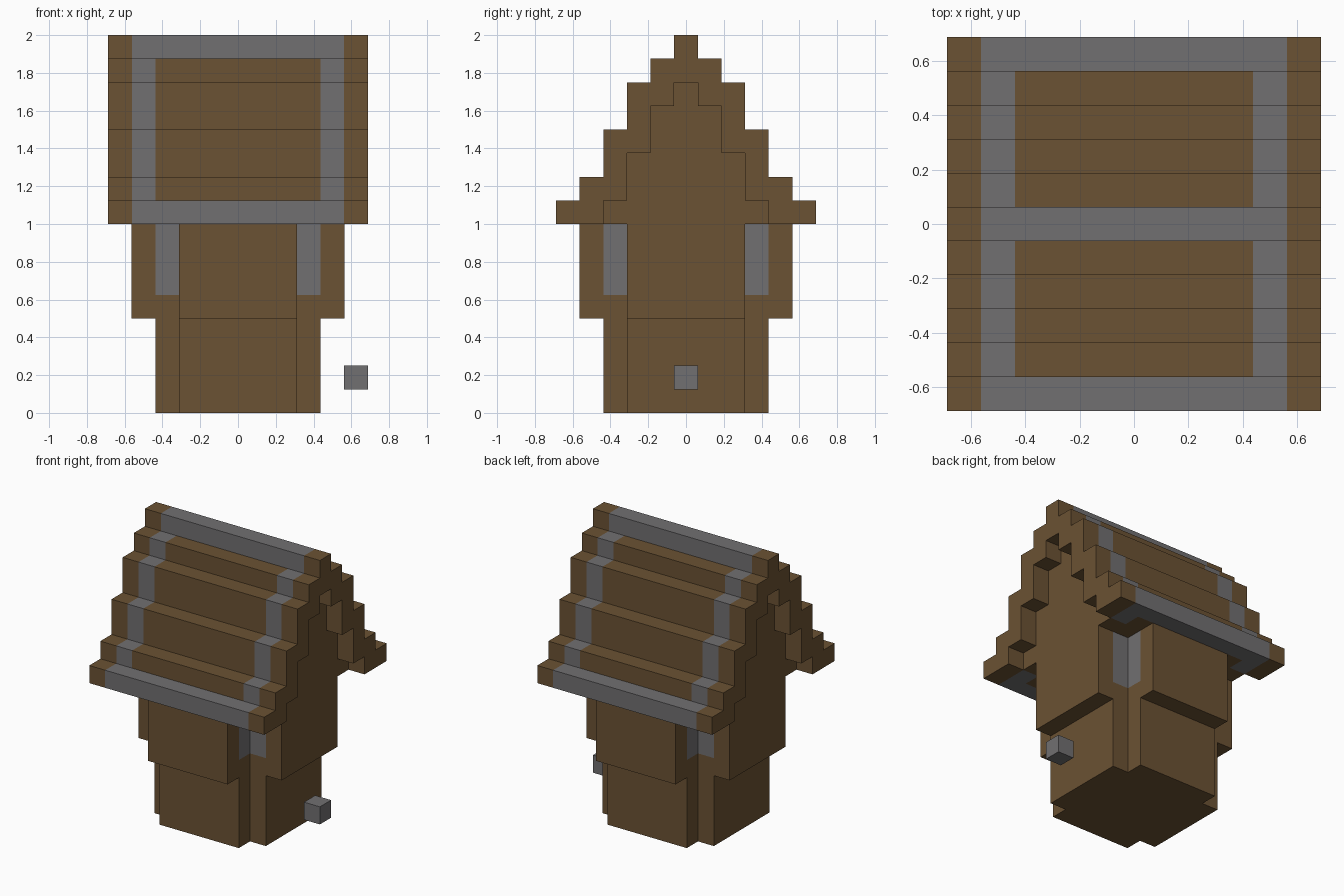
import bpy, bmesh, math
from mathutils import Matrix, Vector

U = 0.125  # one block
if "Cube" in bpy.data.objects:
    bpy.data.objects.remove(bpy.data.objects["Cube"])


def material(name, rgb):
    m = bpy.data.materials.new(name)
    m.use_nodes = True
    m.diffuse_color = (*rgb, 1)
    m.node_tree.nodes["Principled BSDF"].inputs["Base Color"].default_value = (*rgb, 1)
    return m


MATS = [material("brown_wood", (0.147, 0.084, 0.033)),
        material("grey_stone", (0.165, 0.16, 0.166))]
BROWN, GREY = 0, 1


def box(bm, lo, hi):
    lo, hi = Vector(lo), Vector(hi)
    size = hi - lo
    bmesh.ops.create_cube(bm, size=1, matrix=Matrix.Translation((lo + hi) / 2) @ Matrix.Diagonal((*size, 1)))


def cut(bm, axis, values):
    """Split every face at the given positions along an axis."""
    normal = Vector([float(i == axis) for i in range(3)])
    for v in values:
        bmesh.ops.bisect_plane(bm, geom=bm.verts[:] + bm.edges[:] + bm.faces[:],
                               plane_co=normal * v, plane_no=normal)


def extrude_profile(bm, points, half):
    """Sweep a (y, z) outline along x from -half to half."""
    face = bm.faces.new([bm.verts.new((-half, y, z)) for y, z in points])
    new = bmesh.ops.extrude_face_region(bm, geom=[face], use_keep_orig=True)["geom"]
    bmesh.ops.translate(bm, vec=(2 * half, 0, 0), verts=[g for g in new if isinstance(g, bmesh.types.BMVert)])
    bmesh.ops.recalc_face_normals(bm, faces=bm.faces[:])


def finish(bm, name, turn=0):
    bmesh.ops.transform(bm, matrix=Matrix.Rotation(turn, 4, "Z") @ Matrix.Scale(U, 4), verts=bm.verts[:])
    mesh = bpy.data.meshes.new(name)
    bm.to_mesh(mesh)
    bm.free()
    for m in MATS:
        mesh.materials.append(m)
    obj = bpy.data.objects.new(name, mesh)
    bpy.context.scene.collection.objects.link(obj)


def stairs(steps):
    """Stepped gable outline, right side going up; steps are (half width, bottom, top)."""
    return [(w, z) for w, a, b in steps for z in (a, b)]


def mirrored(side):
    return [(-y, z) for y, z in reversed(side)]


def wall(name, turn, depth, bottom, hole, back):
    """Wall panel facing +x with a one-block recess, turned to its side."""
    bm = bmesh.new()
    box(bm, (2.5, -2.5, bottom), (depth, 2.5, bottom + 4))
    cut(bm, 1, (-0.5, 0.5))
    cut(bm, 2, hole)
    if bottom:
        cut(bm, 0, (3.5,))
        cut(bm, 2, (5,))
    bm.normal_update()
    # Open inner side, grey lining in the corner notches, then the recess
    inner = [f for f in bm.faces if f.normal.x < -0.9]
    bmesh.ops.delete(bm, geom=inner, context="FACES")
    for f in bm.faces:
        c = f.calc_center_median()
        if abs(f.normal.y) > 0.9 and c.x < 3.5 and c.z > 5:
            f.material_index = GREY
    opening = [f for f in bm.faces if f.normal.x > 0.9
               and abs(f.calc_center_median().y) < 0.5
               and hole[0] < f.calc_center_median().z < hole[1]]
    new = bmesh.ops.extrude_face_region(bm, geom=opening)["geom"]
    bmesh.ops.translate(bm, vec=(-1, 0, 0), verts=[g for g in new if isinstance(g, bmesh.types.BMVert)])
    for g in new:
        if isinstance(g, bmesh.types.BMFace):
            g.material_index = back
    finish(bm, name, turn)


# Walls on four sides, with a taller doorway on the left
for i, side in enumerate(("left", "back", "right", "front")):
    turn = i * math.pi / 2
    door = side == "left"
    wall(side + "_lower_wall", turn, 3.5, 0, (1, 3) if door else (2, 3), BROWN if door else GREY)
    wall(side + "_upper_wall", turn, 4.5, 4, (6, 7), GREY)

# Floor
bm = bmesh.new()
box(bm, (-2.5, -2.5, 0), (2.5, 2.5, 1))
finish(bm, "floor")

# Gable filling under the roof
inner = stairs([(3.5, 8, 9), (2.5, 9, 11), (1.5, 11, 13), (0.5, 13, 14)])
bm = bmesh.new()
extrude_profile(bm, inner + mirrored(inner), 4.5)
finish(bm, "gable")

# Stepped roof shell with grey eaves, ridge and two bands
outer = stairs([(5.5, 8, 9), (4.5, 9, 10), (3.5, 10, 12), (2.5, 12, 14), (1.5, 14, 15), (0.5, 15, 16)])
bm = bmesh.new()
extrude_profile(bm, outer + mirrored(outer) + [(-y, z) for y, z in inner] + inner[::-1], 5.5)
cut(bm, 0, (-4.5, -3.5, 3.5, 4.5))
# Split the eave underside so only its outer row is grey
under = [f for f in bm.faces if f.normal.z < -0.9 and f.calc_center_median().z < 8.1]
for y in (-4.5, 4.5):
    under = [f for f in bm.faces if f.normal.z < -0.9 and f.calc_center_median().z < 8.1]
    geom = set(under)
    for f in under:
        geom.update(f.edges)
        geom.update(f.verts)
    bmesh.ops.bisect_plane(bm, geom=list(geom), plane_co=(0, y, 0), plane_no=(0, 1, 0))
bm.normal_update()
for f in bm.faces:
    c = f.calc_center_median()
    if abs(f.normal.x) < 0.5 and abs(c.x) < 4.5:
        band = abs(c.x) > 3.5
        eave = abs(c.y) > 4.6
        ridge = c.z > 15.1
        f.material_index = GREY if band or eave or ridge else BROWN
finish(bm, "roof")

# Floating step in front of the doorway
bm = bmesh.new()
box(bm, (4.5, -0.5, 1), (5.5, 0.5, 2))
for f in bm.faces:
    f.material_index = GREY
finish(bm, "door_perch")
